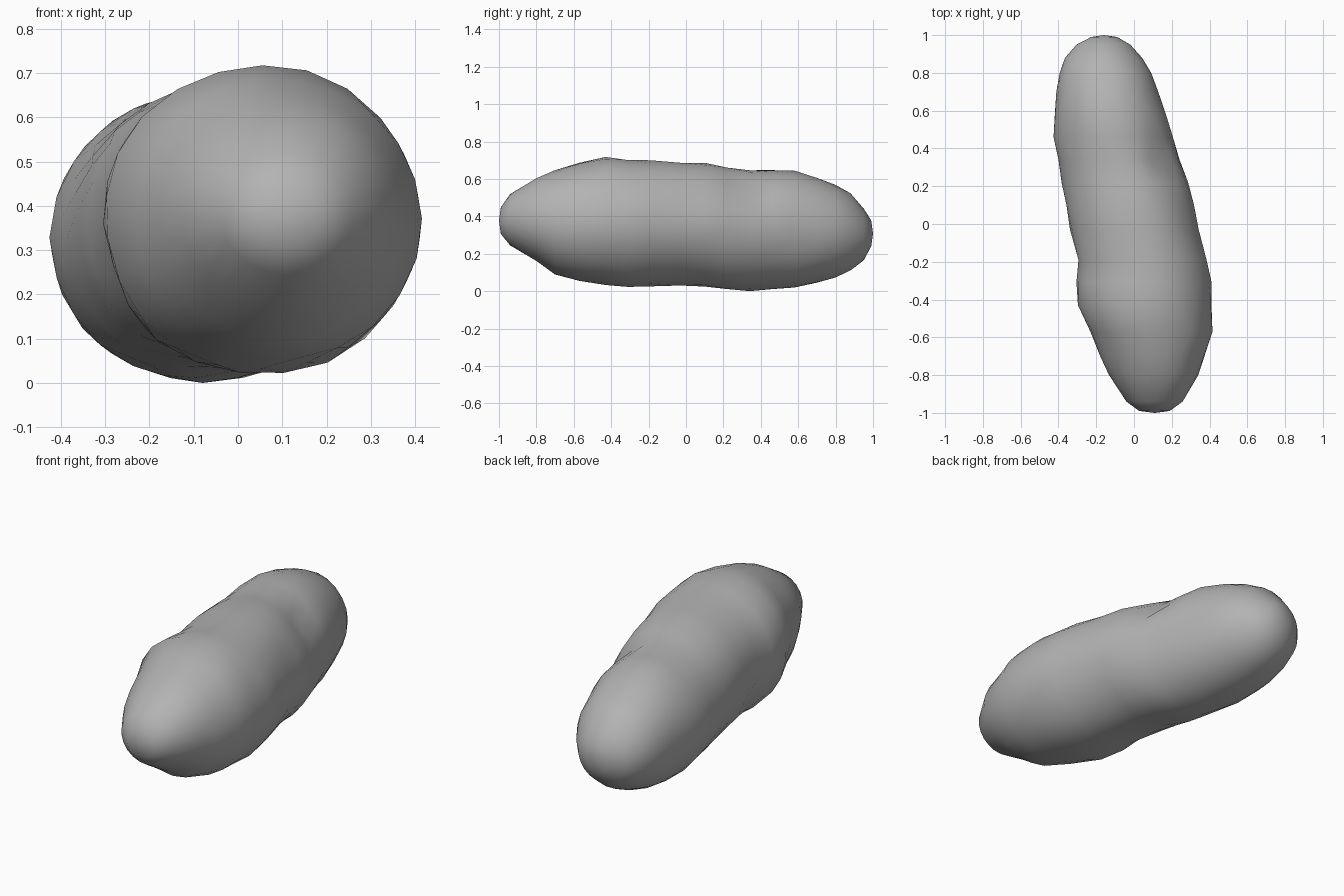
import bpy, bmesh
from math import sin, cos, tau, exp
from mathutils import Vector, noise

cube = bpy.data.objects.get("Cube")
if cube:
    bpy.data.objects.remove(cube, do_unlink=True)

SIDES = 22

# Outline of the body along y: (y, left edge, right edge, bottom, top)
outline = [
    (-0.99, 0.03, 0.19, 0.31, 0.45),
    (-0.94, -0.04, 0.26, 0.25, 0.52),
    (-0.8, -0.13, 0.34, 0.16, 0.61),
    (-0.7, -0.18, 0.375, 0.095, 0.65),
    (-0.57, -0.235, 0.415, 0.055, 0.69),
    (-0.43, -0.30, 0.41, 0.03, 0.72),
    (-0.31, -0.305, 0.41, 0.02, 0.70),
    (-0.19, -0.30, 0.39, 0.025, 0.70),
    (-0.03, -0.34, 0.345, 0.03, 0.69),
    (0.1, -0.36, 0.32, 0.025, 0.685),
    (0.22, -0.38, 0.285, 0.01, 0.665),
    (0.34, -0.40, 0.24, 0.005, 0.65),
    (0.46, -0.42, 0.205, 0.01, 0.65),
    (0.58, -0.42, 0.17, 0.02, 0.645),
    (0.7, -0.415, 0.13, 0.045, 0.61),
    (0.8, -0.40, 0.095, 0.075, 0.57),
    (0.88, -0.37, 0.04, 0.11, 0.525),
    (0.95, -0.31, -0.02, 0.165, 0.44),
    (0.99, -0.23, -0.09, 0.24, 0.38),
]

# Shallow hollows: centre, radius, depth
hollows = [
    (Vector((0.14, 0.36, 0.55)), 0.12, 0.035),
    (Vector((0.28, 0.05, 0.5)), 0.12, 0.02),
    (Vector((-0.28, -0.25, 0.24)), 0.1, 0.02),
    (Vector((-0.3, 0.3, 0.1)), 0.1, 0.015),
]


def weather(p, out):
    """Push a surface point along its outward direction."""
    d = 0.009 * noise.noise(p * 4.5)
    for c, r, depth in hollows:
        d -= depth * exp(-((p - c).length / r) ** 2 * 2)
    return p + out * d


# Loft elliptical rings along the body
bm = bmesh.new()
rings = []
for i, (y, x0, x1, z0, z1) in enumerate(outline):
    ring = []
    for k in range(SIDES):
        a = tau * (k + 0.5 * (i % 2)) / SIDES
        out = Vector((cos(a), 0, sin(a)))
        p = Vector(((x0 + x1) / 2 + (x1 - x0) / 2 * out.x, y,
                    (z0 + z1) / 2 + (z1 - z0) / 2 * out.z))
        ring.append(bm.verts.new(weather(p, out)))
    rings.append(ring)

# Triangulated skin between staggered rings
for i, (a, b) in enumerate(zip(rings, rings[1:])):
    for k in range(SIDES):
        n = (k + 1) % SIDES
        if i % 2 == 0:
            bm.faces.new((a[k], a[n], b[k]))
            bm.faces.new((a[n], b[n], b[k]))
        else:
            bm.faces.new((a[k], a[n], b[n]))
            bm.faces.new((a[k], b[n], b[k]))

# Closed tips
for ring, tip in ((rings[0], (0.11, -1, 0.38)), (rings[-1], (-0.16, 1, 0.31))):
    v = bm.verts.new(tip)
    for k in range(SIDES):
        bm.faces.new((ring[k], ring[(k + 1) % SIDES], v))

bmesh.ops.recalc_face_normals(bm, faces=bm.faces)
low = min(v.co.z for v in bm.verts)
bmesh.ops.translate(bm, vec=(0, 0, -low), verts=bm.verts)
for f in bm.faces:
    f.smooth = True

mesh = bpy.data.meshes.new("rock_body")
bm.to_mesh(mesh)
bm.free()
rock = bpy.data.objects.new("rock_body", mesh)
bpy.context.collection.objects.link(rock)

# Plain grey stone
stone = bpy.data.materials.new("grey_stone")
stone.use_nodes = True
grey = (0.45, 0.45, 0.45, 1)
stone.diffuse_color = grey
stone.node_tree.nodes["Principled BSDF"].inputs["Base Color"].default_value = grey
mesh.materials.append(stone)
